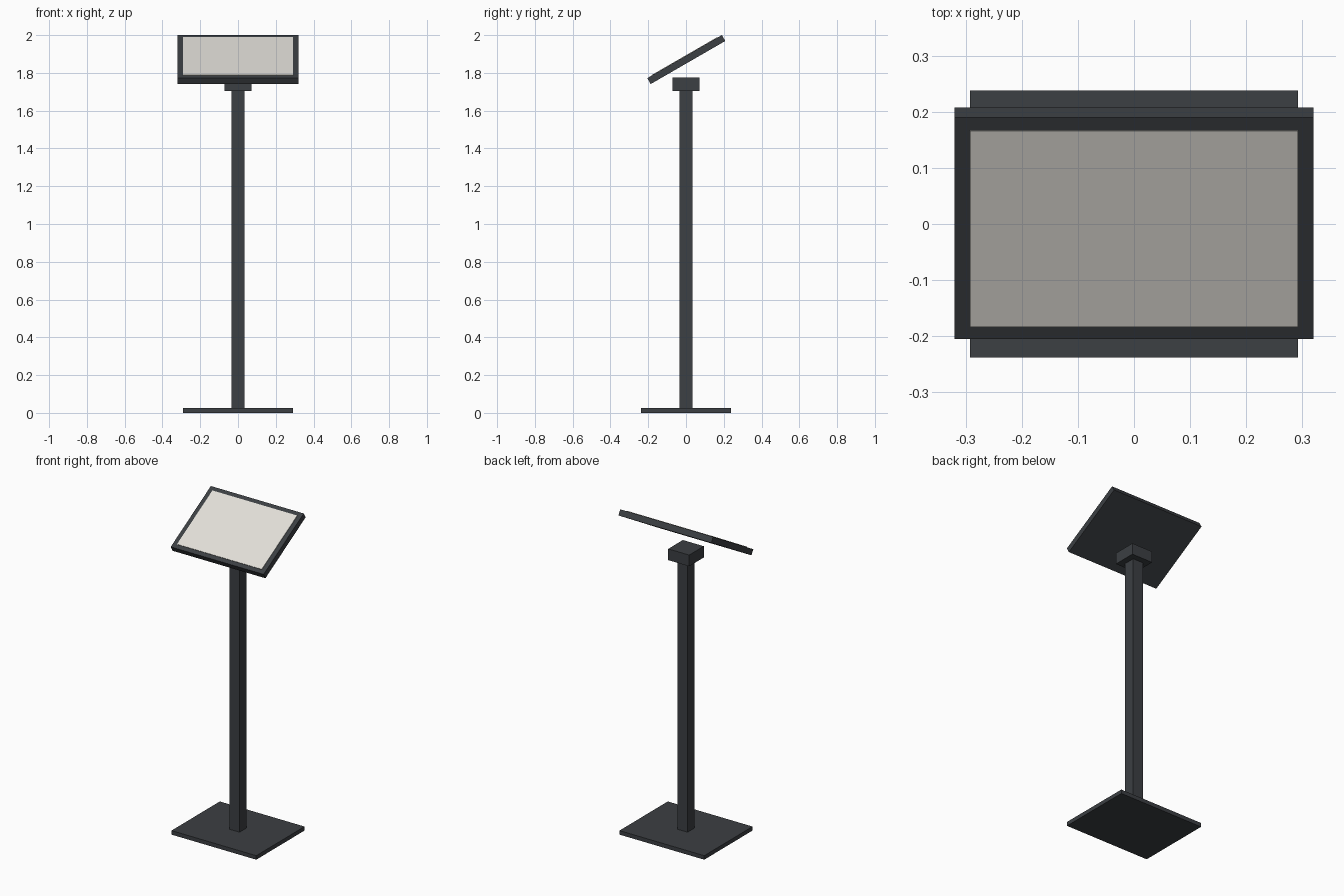
import bpy
from math import radians
from mathutils import Vector, Matrix

if "Cube" in bpy.data.objects:
    bpy.data.objects.remove(bpy.data.objects["Cube"])


def material(name, color):
    m = bpy.data.materials.new(name)
    m.diffuse_color = color
    m.use_nodes = True
    m.node_tree.nodes["Principled BSDF"].inputs["Base Color"].default_value = m.diffuse_color
    return m


DARK = material("dark_metal", (0.045, 0.050, 0.056, 1))
PALE = material("pale_sheet", (0.76, 0.74, 0.69, 1))


def box(name, size, location, mat, tilt=0.0):
    bpy.ops.mesh.primitive_cube_add(size=1, location=location, rotation=(tilt, 0, 0))
    ob = bpy.context.object
    ob.name = name
    ob.scale = size
    bpy.ops.object.transform_apply(location=False, rotation=False, scale=True)
    ob.data.materials.append(mat)
    return ob


# Foot plate, post and mounting block
box("base_plate", (0.584, 0.475, 0.025), (0, 0, 0.0125), DARK)
box("post", (0.07, 0.07, 1.68), (0, 0, 0.865), DARK)
box("mounting_block", (0.144, 0.144, 0.07), (0, 0, 1.74), DARK)

# Tilted display frame
TILT = radians(30)
THICK = 0.036
centre = Vector((0, 0.0015, 1.8705))
normal = Matrix.Rotation(TILT, 3, 'X') @ Vector((0, 0, 1))
box("display_frame", (0.64, 0.456, THICK), centre, DARK, TILT)

# Pale sheet standing slightly proud of the frame
box("display_sheet", (0.584, 0.403, 0.006), centre + normal * (THICK / 2), PALE, TILT)
